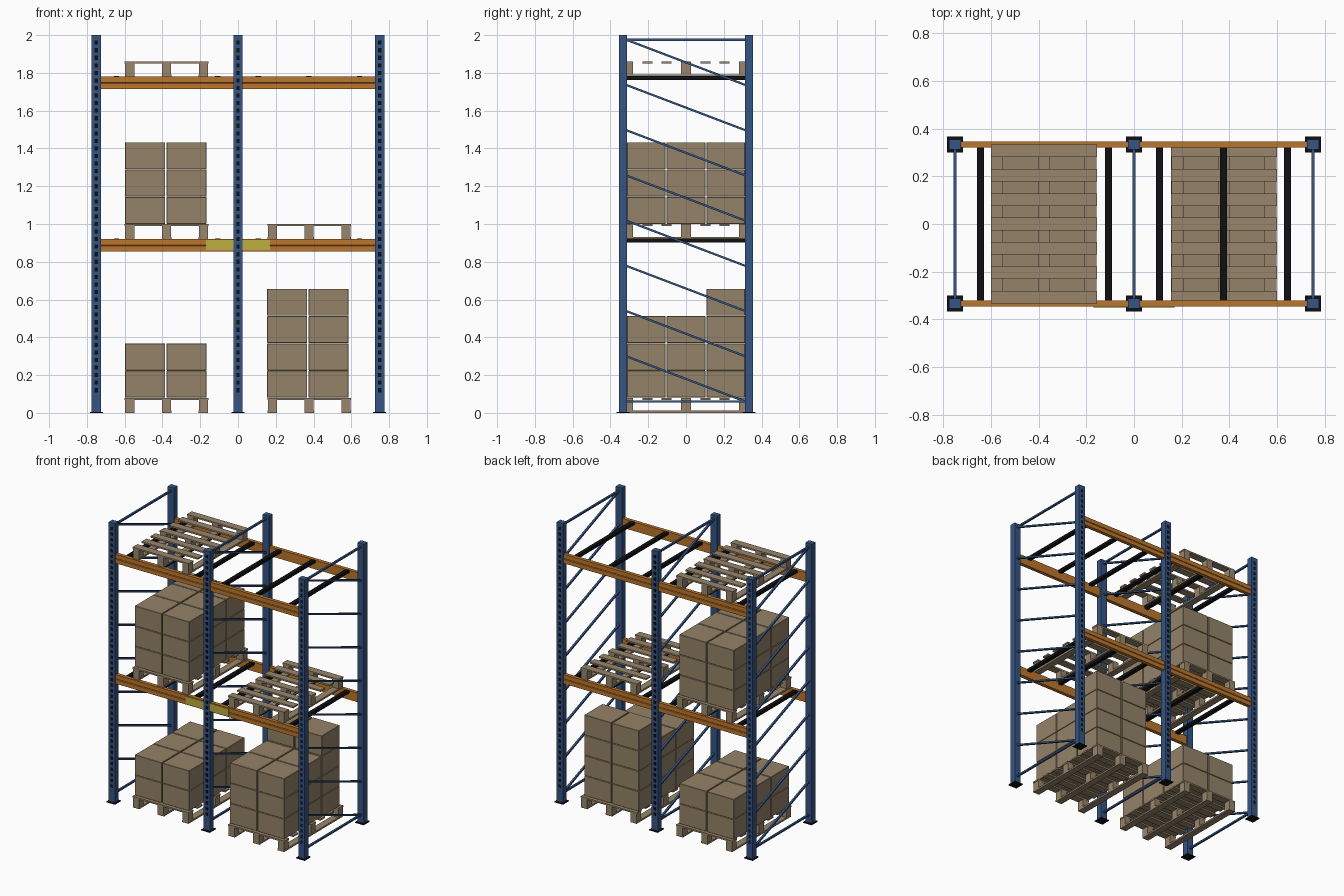
import bpy, bmesh
from mathutils import Vector

if "Cube" in bpy.data.objects:
    bpy.data.objects.remove(bpy.data.objects["Cube"])


def material(name, rgb):
    m = bpy.data.materials.new(name)
    m.diffuse_color = (*rgb, 1)
    m.use_nodes = True
    m.node_tree.nodes["Principled BSDF"].inputs["Base Color"].default_value = m.diffuse_color
    return m


BLUE = material("blue_steel", (0.035, 0.09, 0.23))
ORANGE = material("orange_steel", (0.50, 0.18, 0.025))
BLACK = material("black_steel", (0.005, 0.005, 0.006))
CARDBOARD = material("cardboard", (0.30, 0.225, 0.14))
WOOD = material("pallet_wood", (0.32, 0.24, 0.15))
YELLOW = material("label_yellow", (0.52, 0.42, 0.05))


def box(bm, x0, x1, y0, y1, z0, z1):
    """Add an axis-aligned block."""
    vs = bmesh.ops.create_cube(bm, size=1)["verts"]
    for v in vs:
        v.co = Vector((x1 if v.co.x > 0 else x0,
                       y1 if v.co.y > 0 else y0,
                       z1 if v.co.z > 0 else z0))
    return vs


def finish(bm, name, mat):
    bmesh.ops.recalc_face_normals(bm, faces=bm.faces)
    mesh = bpy.data.meshes.new(name)
    bm.to_mesh(mesh)
    bm.free()
    mesh.materials.append(mat)
    ob = bpy.data.objects.new(name, mesh)
    bpy.context.collection.objects.link(ob)
    return ob


FRAMES = (-0.75, 0, 0.75)
POST_Y = 0.333
LEVELS = (0.92, 1.78)          # top of the beams

# Upright posts, foot plates and slot rows on the outer faces
posts, feet, slots = bmesh.new(), bmesh.new(), bmesh.new()
for x in FRAMES:
    for s in (-1, 1):
        y = s * POST_Y
        box(posts, x - 0.025, x + 0.025, y - 0.021, y + 0.021, 0.004, 2)
        box(feet, x - 0.034, x + 0.034, y - 0.034, y + 0.034, 0, 0.006)
        face = y + s * 0.021
        for i in range(47):
            z = 0.12 + i * 0.04
            box(slots, x - 0.009, x + 0.009, face - 0.001, face + 0.001,
                z - 0.011, z + 0.011)
finish(posts, "upright_posts", BLUE)
finish(feet, "foot_plates", BLACK)
finish(slots, "post_slots", BLACK)

# Frame bracing: two level struts and eight parallel diagonals per frame
braces = bmesh.new()
TOP, STEP, REACH = 1.975, 0.2394, 0.315


def strut(x, z_front, z_back):
    for v in box(braces, x - 0.007, x + 0.007, -REACH, REACH, -0.006, 0.006):
        v.co.z += z_front if v.co.y < 0 else z_back


for x in FRAMES:
    strut(x, TOP, TOP)
    strut(x, TOP - 8 * STEP, TOP - 8 * STEP)
    for i in range(8):
        strut(x, TOP - i * STEP, TOP - (i + 1) * STEP)
finish(braces, "frame_braces", BLUE)

# Load beams: extruded profile with a shallow groove on the outer face
PROFILE = [(0.320, -0.065), (0.346, -0.065), (0.346, -0.036), (0.342, -0.033),
           (0.346, -0.030), (0.346, 0), (0.320, 0)]
beams = bmesh.new()
for top in LEVELS:
    for s in (-1, 1):
        for x0, x1 in ((-0.726, -0.02), (0.02, 0.726)):
            a, b = ([beams.verts.new((x, s * y, top + z)) for y, z in PROFILE]
                    for x in (x0, x1))
            beams.faces.new(a)
            beams.faces.new(b)
            n = len(PROFILE)
            for i in range(n):
                j = (i + 1) % n
                beams.faces.new((a[i], a[j], b[j], b[i]))
finish(beams, "load_beams", ORANGE)

# Load label plates on the lower front beam
label = bmesh.new()
for x0, x1 in ((-0.17, -0.025), (0.025, 0.17)):
    box(label, x0, x1, -0.349, -0.345, 0.862, 0.914)
finish(label, "load_label", YELLOW)

# Pallet support bars between front and rear beams
bars = bmesh.new()
for top in LEVELS:
    for s in (-1, 1):
        for x in (0.107, 0.375, 0.643):
            box(bars, s * x - 0.014, s * x + 0.014, -0.32, 0.32,
                top - 0.017, top + 0.003)
finish(bars, "support_bars", BLACK)


def pallet(name, cx, z):
    """Bottom runners, nine blocks and seven deck boards."""
    bm = bmesh.new()
    for dx in (-0.195, 0, 0.195):
        x0, x1 = cx + dx - 0.025, cx + dx + 0.025
        box(bm, x0, x1, -0.333, 0.333, z, z + 0.012)
        for y in (-0.307, 0, 0.307):
            box(bm, x0 + 0.001, x1 - 0.001, y - 0.026, y + 0.026,
                z + 0.012, z + 0.069)
    for i in range(-3, 4):
        y = i * 0.1023
        box(bm, cx - 0.222, cx + 0.222, y - 0.0265, y + 0.0265,
            z + 0.069, z + 0.08)
    finish(bm, name, WOOD)


def cartons(name, cx, z, layers):
    """Two by three stack; layers gives the height of each row, front to back."""
    bm = bmesh.new()
    for row, count in enumerate(layers):
        y = (row - 1) * 0.2105
        for k in range(count):
            for dx in (-0.1095, 0.1095):
                box(bm, cx + dx - 0.106, cx + dx + 0.106,
                    y - 0.1025, y + 0.1025,
                    z + k * 0.1445, z + k * 0.1445 + 0.1425)
    ob = finish(bm, name, CARDBOARD)
    mod = ob.modifiers.new("soft_edges", "BEVEL")
    mod.width = 0.002
    mod.segments = 1


# Pallets and their carton stacks
pallet("pallet_ground_left", -0.378, 0)
pallet("pallet_ground_right", 0.377, 0)
pallet("pallet_middle_left", -0.378, LEVELS[0])
pallet("pallet_middle_right", 0.377, LEVELS[0])
pallet("pallet_top_left", -0.378, LEVELS[1])
cartons("cartons_ground_left", -0.382, 0.081, (2, 2, 2))
cartons("cartons_ground_right", 0.37, 0.081, (3, 3, 4))
cartons("cartons_middle_left", -0.382, LEVELS[0] + 0.081, (3, 3, 3))
